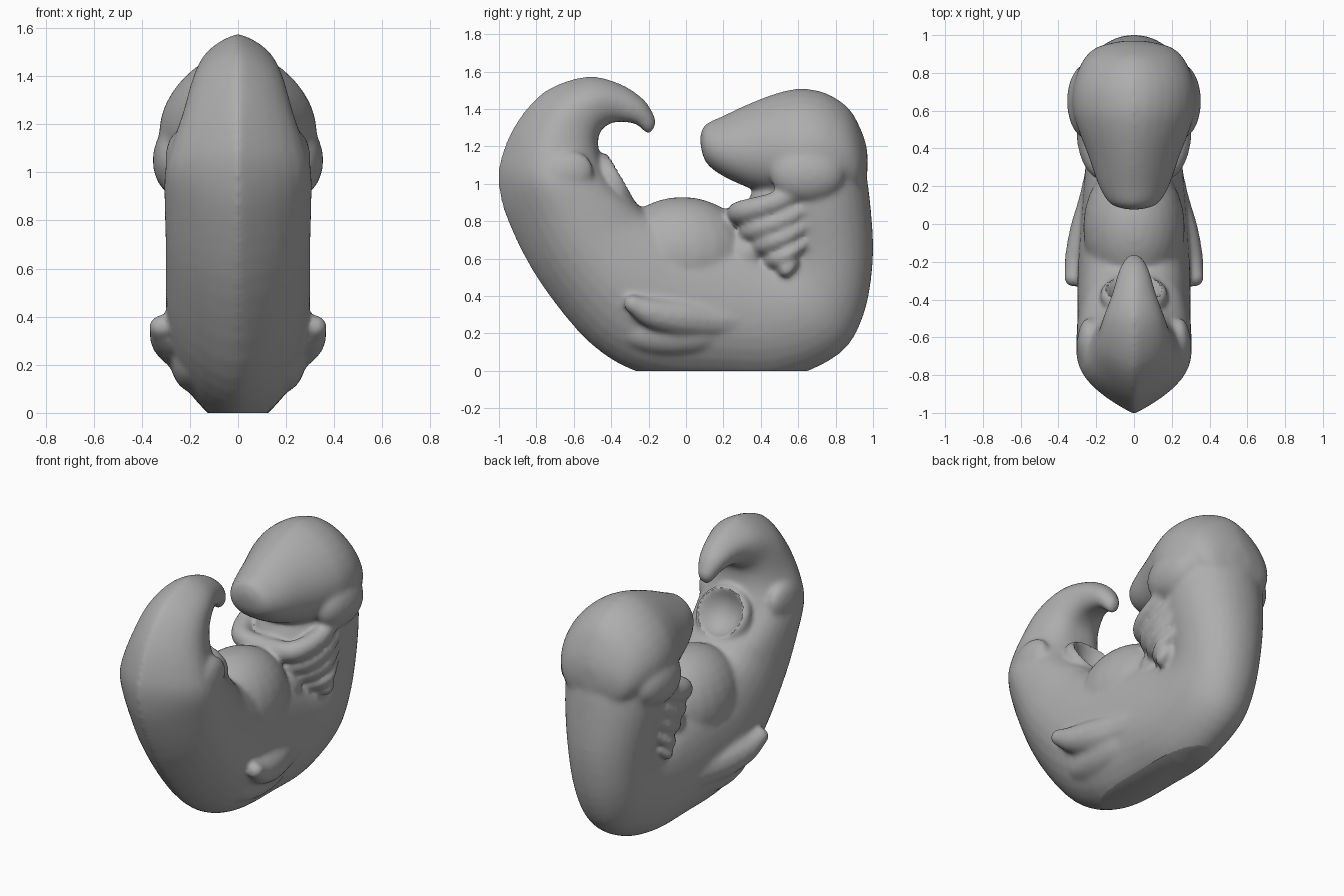
import bpy, bmesh, math
from mathutils import Vector, Matrix

if "Cube" in bpy.data.objects:
    bpy.data.objects.remove(bpy.data.objects["Cube"])

grey = bpy.data.materials.new("clay_grey")
grey.use_nodes = True
grey.diffuse_color = (0.42, 0.42, 0.42, 1)
grey.node_tree.nodes["Principled BSDF"].inputs["Base Color"].default_value = grey.diffuse_color

SIDES = 32
bm = bmesh.new()


def spline(rows, steps=4):
    """Smoothly fill in between rows of values."""
    rows = [Vector(r) for r in rows]
    out = []
    for i in range(len(rows) - 1):
        a, b = rows[max(i - 1, 0)], rows[i]
        c, d = rows[i + 1], rows[min(i + 2, len(rows) - 1)]
        for k in range(steps):
            t = k / steps
            out.append(b + (c - a) * (t / 2) + (a * 2 - b * 5 + c * 4 - d) * (t * t / 2)
                       + (b * 3 - a - c * 3 + d) * (t ** 3 / 2))
    return out + [rows[-1]]


def skin(rings):
    """Join rings of points into a closed solid."""
    loops = [[bm.verts.new(p) for p in ring] for ring in rings]
    for a, b in zip(loops, loops[1:]):
        for i in range(len(a)):
            j = (i + 1) % len(a)
            bm.faces.new((a[i], a[j], b[j], b[i]))
    bm.faces.new(loops[0][::-1])
    bm.faces.new(loops[-1])


def loft(stations, shift=1.0, inner=0.8):
    """Stations: outer y, z, inner y, z, half width, sharpness of outer side."""
    rings = []
    for oy, oz, iy, iz, w, sharp in spline(stations):
        ring = []
        for k in range(SIDES):
            t = math.tau * k / SIDES
            s = ((1 - math.cos(t)) / 2) ** shift
            power = sharp if math.cos(t) > 0 else inner
            x = math.copysign(abs(math.sin(t)) ** power, math.sin(t)) * w
            ring.append((x, oy + (iy - oy) * s, oz + (iz - oz) * s))
        rings.append(ring)
    skin(rings)


def tube(path):
    """Round tube through x, y, z, radius points."""
    pts = spline(path, 6)
    rings = []
    for i, p in enumerate(pts):
        way = (pts[min(i + 1, len(pts) - 1)] - pts[max(i - 1, 0)]).to_3d()
        turn = way.to_track_quat("Z", "Y")
        rings.append([p.to_3d() + turn @ Vector((math.cos(a), math.sin(a), 0)) * p[3]
                      for a in (math.tau * k / 12 for k in range(12))])
    skin(rings)
    for p in (pts[0], pts[-1]):
        blob(p.to_3d(), (p[3],) * 3)


def blob(centre, radii, tilt=0.0):
    m = Matrix.Translation(centre) @ Matrix.Rotation(tilt, 4, "X") @ Matrix.Diagonal((*radii, 1))
    bmesh.ops.create_uvsphere(bm, u_segments=24, v_segments=16, radius=1, matrix=m)


# Curled trunk, from the tail tip round the underside to the nape
loft([
    (-.17, 1.30, -.19, 1.265, .02, 1),
    (-.16, 1.34, -.22, 1.275, .045, 1),
    (-.22, 1.445, -.27, 1.32, .08, 1.1),
    (-.35, 1.535, -.38, 1.33, .115, 1.4),
    (-.53, 1.575, -.45, 1.29, .16, 1.6),
    (-.75, 1.50, -.47, 1.23, .195, 1.7),
    (-.90, 1.34, -.46, 1.15, .23, 1.8),
    (-.985, 1.16, -.43, 1.07, .275, 2),
    (-1.005, 1.0, -.38, 1.0, .305, 2),
    (-.95, .79, -.27, .9, .305, 1.8),
    (-.78, .47, -.21, .85, .3, 1.5),
    (-.5, .135, -.11, .81, .3, 1.25),
    (-.2, -.025, 0, .76, .29, 1.15),
    (.2, -.055, .12, .74, .27, 1.15),
    (.52, -.045, .27, .69, .25, 1.1),
    (.82, .09, .38, .62, .235, 1),
    (.95, .3, .46, .6, .23, .95),
    (1.0, .6, .5, .64, .245, .95),
    (.985, .9, .46, .85, .285, .95),
    (.95, 1.15, .42, 1.05, .3, 1.05),
], inner=.68)

# Head, from the snout to the back of the skull
loft([
    (.075, 1.25, .08, 1.19, .04, 1),
    (.1, 1.315, .11, 1.11, .125, .9),
    (.2, 1.365, .2, 1.04, .185, .9),
    (.35, 1.435, .36, .97, .24, .92),
    (.5, 1.49, .5, .94, .295, .95),
    (.62, 1.51, .6, .92, .325, .95),
    (.75, 1.485, .72, .92, .32, .95),
    (.87, 1.405, .85, .93, .275, 1),
    (.94, 1.28, .93, .95, .2, 1),
    (.97, 1.18, .97, 1.05, .06, 1),
], shift=0.8)

# Rounded belly and the throat behind the folds
blob((0, -.02, .62), (.27, .37, .31))
blob((0, .32, .62), (.2, .14, .15))
blob((0, .5, .78), (.22, .19, .28))

# Throat folds, each wrapping from one flank round the front to the other
folds = [
    (.24, .84, .67, .99, .058),
    (.29, .74, .68, .89, .05),
    (.34, .66, .66, .79, .044),
    (.4, .58, .63, .68, .04),
    (.46, .53, .58, .58, .036),
]
for fy, fz, by, bz, r in folds:
    half = [(.235, by, bz, r * .7), (.25, (fy + by) / 2 + .02, (fz + bz) / 2 - .015, r),
            (.18, fy + .06, fz + .01, r * 1.1)]
    tube(half + [(0, fy + .04, fz, r)] + [(-x, y, z, q) for x, y, z, q in half[::-1]])

for side in (1, -1):
    # Fore limb bud, spreading out of the flank
    tube([(side * .15, .32, .28, .1), (side * .185, .12, .275, .11), (side * .235, -.03, .285, .105),
          (side * .285, -.18, .31, .084), (side * .322, -.285, .357, .05)])
    # Web from the limb down to the underside
    blob((side * .17, -.06, .21), (.11, .3, .13))
    # Hind limb bud
    blob((side * .24, -.64, 1.05), (.062, .15, .12), .4)
    # Bulge at the side of the skull
    blob((side * .25, .65, 1.05), (.105, .2, .15))

# Low rim of the cord pit
pit_normal = Vector((0, .86, .5))
across = Vector((0, -.5, .86))
pit = Vector((0, -.375, 1.01))
ring = [pit + Vector((1, 0, 0)) * math.cos(a) * .14 + across * math.sin(a) * .13
        for a in (math.tau * k / 16 for k in range(17))]
tube([(*p, .042) for p in ring])

mesh = bpy.data.meshes.new("embryo_body")
bmesh.ops.recalc_face_normals(bm, faces=bm.faces)
bm.to_mesh(mesh)
bm.free()
body = bpy.data.objects.new("embryo_body", mesh)
bpy.context.collection.objects.link(body)

# Hollow of the cord pit
bpy.ops.mesh.primitive_uv_sphere_add(segments=32, ring_count=20, radius=.16,
                                     location=pit + pit_normal * .105)
cutter = bpy.context.object
cutter.name = "pit_cutter"
cutter.hide_render = True
cutter.hide_set(True)

# Fuse all parts into one soft skin
remesh = body.modifiers.new("fuse", "REMESH")
remesh.mode = "VOXEL"
remesh.voxel_size = .013
cut = body.modifiers.new("pit", "BOOLEAN")
cut.operation = "DIFFERENCE"
cut.object = cutter
soften = body.modifiers.new("soften", "SMOOTH")
soften.factor = .5
soften.iterations = 18
bpy.context.view_layer.update()
fused = bpy.data.meshes.new_from_object(body.evaluated_get(bpy.context.evaluated_depsgraph_get()))
body.modifiers.clear()
body.data = fused
bpy.data.objects.remove(cutter)

# Flat base
bm = bmesh.new()
bm.from_mesh(fused)
geom = bm.verts[:] + bm.edges[:] + bm.faces[:]
res = bmesh.ops.bisect_plane(bm, geom=geom, plane_co=(0, 0, 0), plane_no=(0, 0, 1), clear_inner=True)
rim = [e for e in res["geom_cut"] if isinstance(e, bmesh.types.BMEdge)]
bmesh.ops.contextual_create(bm, geom=rim)
bmesh.ops.recalc_face_normals(bm, faces=bm.faces)
bm.to_mesh(fused)
bm.free()

fused.materials.clear()
fused.materials.append(grey)
bpy.ops.object.select_all(action="DESELECT")
body.select_set(True)
bpy.context.view_layer.objects.active = body
bpy.ops.object.shade_smooth_by_angle(angle=math.radians(40))
